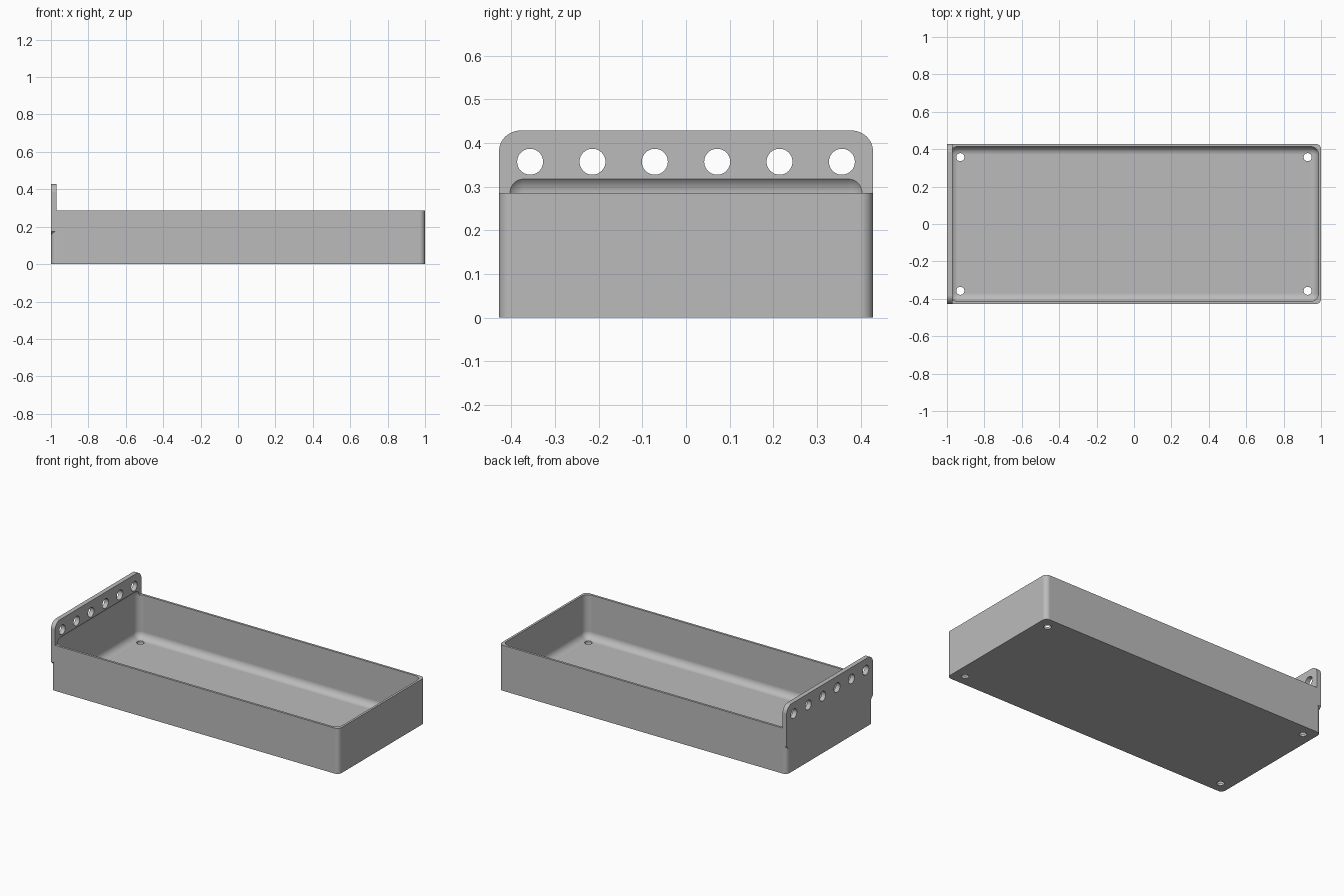
import bpy, bmesh, math
from mathutils import Vector

if "Cube" in bpy.data.objects:
    bpy.data.objects.remove(bpy.data.objects["Cube"], do_unlink=True)

U = 2 / 70                        # design module
LENGTH, WIDTH, HEIGHT = 70 * U, 30 * U, 10 * U
WALL, FILLET = 0.5 * U, 1.5 * U
PLATE_TOP = 15 * U

grey = bpy.data.materials.new("light_grey")
grey.use_nodes = True
grey.diffuse_color = (0.5, 0.5, 0.5, 1)
grey.node_tree.nodes["Principled BSDF"].inputs["Base Color"].default_value = (0.5, 0.5, 0.5, 1)


def finish(name, bm):
    bmesh.ops.recalc_face_normals(bm, faces=bm.faces)
    mesh = bpy.data.meshes.new(name)
    bm.to_mesh(mesh)
    bm.free()
    mesh.materials.append(grey)
    obj = bpy.data.objects.new(name, mesh)
    bpy.context.collection.objects.link(obj)
    return obj


def arc(cx, cy, r, start, sweep, steps):
    angles = [math.radians(start + sweep * i / steps) for i in range(steps + 1)]
    return [(cx + r * math.cos(a), cy + r * math.sin(a)) for a in angles]


def prism(name, outline, axis, low, high):
    """Extrude a 2D outline along x or z."""
    bm = bmesh.new()
    place = (lambda a, b: (low, a, b)) if axis == "x" else (lambda a, b: (a, b, low))
    face = bm.faces.new([bm.verts.new(place(a, b)) for a, b in outline])
    shift = Vector((high - low, 0, 0) if axis == "x" else (0, 0, high - low))
    grown = bmesh.ops.extrude_face_region(bm, geom=[face])["geom"]
    bmesh.ops.translate(bm, vec=shift, verts=[v for v in grown if isinstance(v, bmesh.types.BMVert)])
    return finish(name, bm)


def cylinder(name, cx, cy, r, axis, low, high):
    return prism(name, arc(cx, cy, r, 0, 360, 40)[:-1], axis, low, high)


def combine(target, tool, operation):
    """Apply a boolean and discard the tool."""
    mod = target.modifiers.new(operation.lower(), "BOOLEAN")
    mod.operation, mod.solver, mod.object = operation, "EXACT", tool
    tool.hide_render = True
    bpy.context.view_layer.objects.active = target
    bpy.ops.object.modifier_apply(modifier=mod.name)
    bpy.data.objects.remove(tool, do_unlink=True)


# Tray block with rounded upright corners
r = U
outline = []
for i, (sx, sy) in enumerate([(1, 1), (-1, 1), (-1, -1), (1, -1)]):
    outline += arc(sx * (LENGTH / 2 - r), sy * (WIDTH / 2 - r), r, 90 * i, 90, 12)
tray = prism("tray_with_hanging_plate", outline, "z", 0, HEIGHT)

# Hanging plate: rounded top, sloped lower corners over the tray corners
r = 1.7 * U
half, slope_top, run = WIDTH / 2, 6.1 * U, 1.5 * U
outline = arc(half - r, PLATE_TOP - r, r, 0, 90, 12)
outline += arc(r - half, PLATE_TOP - r, r, 90, 90, 12)
outline += [(-half, slope_top), (run - half, slope_top - run),
            (half - run, slope_top - run), (half, slope_top)]
plate = prism("hanging_plate", outline, "x", -LENGTH / 2, -LENGTH / 2 + U)
combine(tray, plate, "UNION")

# Cavity with filleted edges, running up slightly into the plate
bm = bmesh.new()
bmesh.ops.create_cube(bm, size=1)
top = HEIGHT + FILLET
bmesh.ops.scale(bm, vec=(LENGTH - 2 * WALL, WIDTH - 2 * WALL, top - WALL), verts=bm.verts)
bmesh.ops.translate(bm, vec=(0, 0, (top + WALL) / 2), verts=bm.verts)
bmesh.ops.bevel(bm, geom=list(bm.edges), offset=FILLET, segments=10, profile=0.5, affect="EDGES")
combine(tray, finish("cavity_cutter", bm), "DIFFERENCE")

# Row of holes along the plate
for i in range(6):
    y = (i - 2.5) * 5 * U
    combine(tray, cylinder("plate_hole_cutter", y, 12.5 * U, 1.04 * U, "x",
                           -LENGTH / 2 - U, -LENGTH / 2 + 2 * U), "DIFFERENCE")

# Screw holes through the floor
for sx in (-1, 1):
    for sy in (-1, 1):
        combine(tray, cylinder("floor_hole_cutter", sx * 32.5 * U, sy * 12.5 * U,
                               0.75 * U, "z", -U, 3 * U), "DIFFERENCE")

# Smooth fillets with crisp edges and flat walls
bpy.ops.object.select_all(action="DESELECT")
tray.select_set(True)
bpy.context.view_layer.objects.active = tray
bpy.ops.object.shade_smooth_by_angle(angle=math.radians(30))
weighted = tray.modifiers.new("weighted_normals", "WEIGHTED_NORMAL")
weighted.keep_sharp = True
